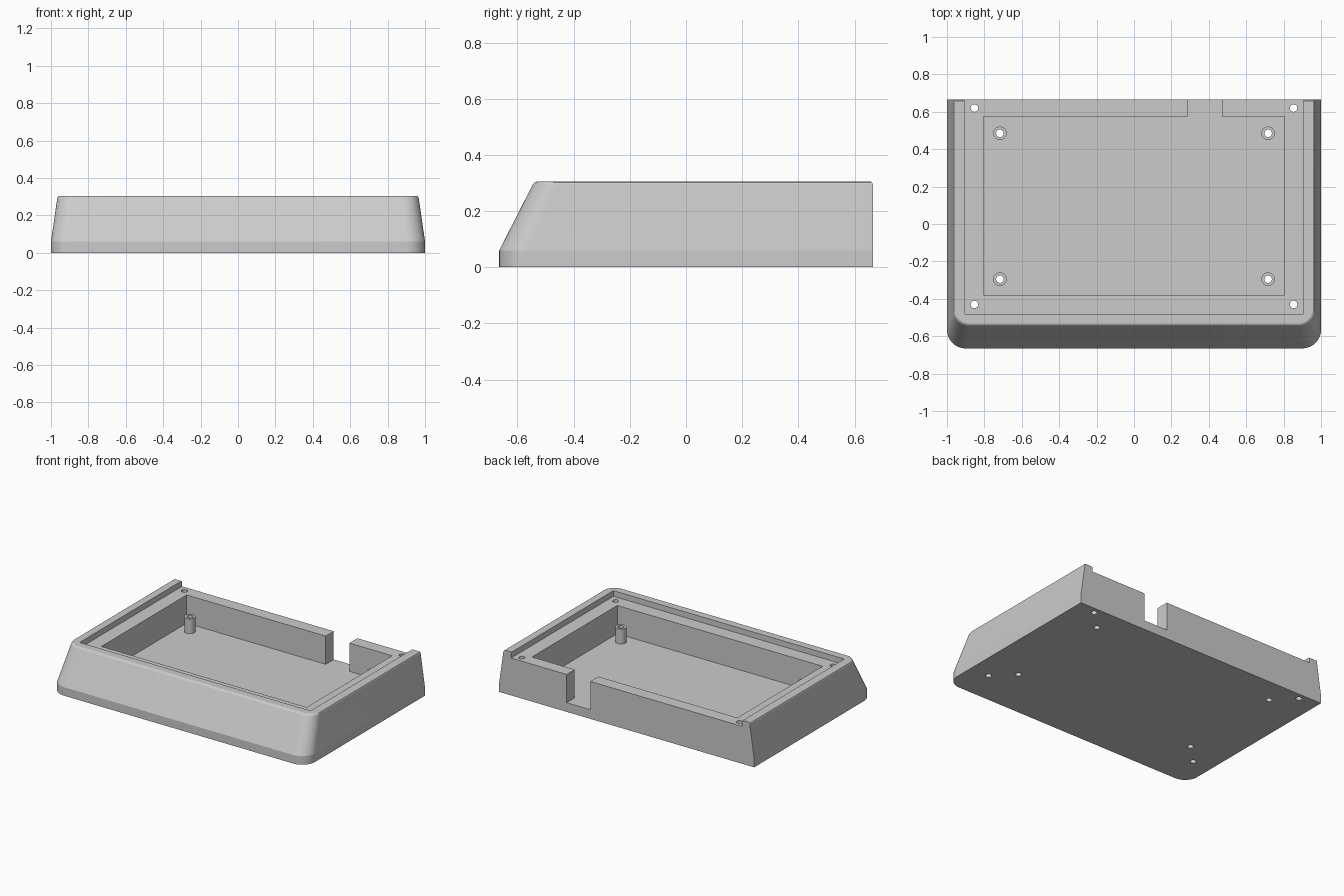
import bpy, bmesh
from math import sin, cos, pi, radians

old = bpy.data.objects.get("Cube")
if old:
    bpy.data.objects.remove(old, do_unlink=True)

BACK = 0.665
FLOOR = 0.065
LEDGE = 0.265
TOP = 0.305

grey = bpy.data.materials.new("light_grey")
grey.use_nodes = True
grey.diffuse_color = (0.6, 0.6, 0.6, 1)
grey.node_tree.nodes["Principled BSDF"].inputs["Base Color"].default_value = (0.6, 0.6, 0.6, 1)


def make_object(name, bm):
    bmesh.ops.recalc_face_normals(bm, faces=bm.faces)
    mesh = bpy.data.meshes.new(name)
    bm.to_mesh(mesh)
    bm.free()
    obj = bpy.data.objects.new(name, mesh)
    obj.data.materials.append(grey)
    bpy.context.collection.objects.link(obj)
    return obj


def box(name, x0, x1, y0, y1, z0, z1):
    bm = bmesh.new()
    bmesh.ops.create_cube(bm, size=1)
    for v in bm.verts:
        v.co.x = x1 if v.co.x > 0 else x0
        v.co.y = y1 if v.co.y > 0 else y0
        v.co.z = z1 if v.co.z > 0 else z0
    return make_object(name, bm)


def cylinder(name, x, y, r, z0, z1):
    bm = bmesh.new()
    bmesh.ops.create_cone(bm, cap_ends=True, segments=64, radius1=r, radius2=r, depth=z1 - z0)
    bmesh.ops.translate(bm, verts=bm.verts, vec=(x, y, (z0 + z1) / 2))
    return make_object(name, bm)


def combine(target, tool, operation):
    mod = target.modifiers.new(tool.name, 'BOOLEAN')
    mod.object = tool
    mod.operation = operation
    mod.solver = 'EXACT'
    bpy.context.view_layer.objects.active = target
    bpy.ops.object.modifier_apply(modifier=mod.name)
    bpy.data.objects.remove(tool, do_unlink=True)


def outline(half_x, front, back, r, z, steps=16):
    """Outline with rounded front corners and square back corners."""
    pts = [(half_x, back, z), (-half_x, back, z)]
    for cx, start in ((-half_x + r, pi), (half_x - r, 1.5 * pi)):
        for i in range(steps + 1):
            a = start + i * pi / 2 / steps
            pts.append((cx + r * cos(a), front + r + r * sin(a), z))
    return pts


# Outer body: upright plinth, tapered walls, softened rim
rings = [outline(1.0, -BACK, BACK, 0.1, 0),
         outline(1.0, -BACK, BACK, 0.1, 0.06),
         outline(0.966, -0.546, BACK, 0.085, TOP - 0.011),
         outline(0.963, -0.540, BACK - 0.002, 0.082, TOP - 0.004),
         outline(0.956, -0.532, BACK - 0.007, 0.076, TOP)]
bm = bmesh.new()
loops = [[bm.verts.new(p) for p in ring] for ring in rings]
for low, high in zip(loops, loops[1:]):
    n = len(low)
    for i in range(n):
        j = (i + 1) % n
        bm.faces.new((low[i], low[j], high[j], high[i]))
bm.faces.new(loops[0][::-1])
bm.faces.new(loops[-1])
case = make_object("enclosure_base", bm)

# Lid recess open at the back, main cavity, cable slot
combine(case, box("lid_recess", -0.905, 0.905, -0.48, 0.9, LEDGE, 0.5), 'DIFFERENCE')
combine(case, box("cavity", -0.805, 0.805, -0.38, 0.575, FLOOR, 0.5), 'DIFFERENCE')
combine(case, box("cable_slot", 0.285, 0.47, 0.5, 0.9, FLOOR, 0.5), 'DIFFERENCE')

# Board standoffs and through holes
for x in (-0.717, 0.717):
    for y in (-0.295, 0.485):
        combine(case, cylinder("standoff", x, y, 0.036, 0.03, 0.17), 'UNION')
        combine(case, cylinder("board_hole", x, y, 0.02, -0.1, 0.5), 'DIFFERENCE')

# Lid screw holes
for x in (-0.853, 0.853):
    for y in (-0.43, 0.62):
        combine(case, cylinder("lid_hole", x, y, 0.02, -0.1, 0.5), 'DIFFERENCE')

bpy.ops.object.select_all(action='DESELECT')
case.select_set(True)
bpy.context.view_layer.objects.active = case
bpy.ops.object.shade_smooth_by_angle(angle=radians(7))
